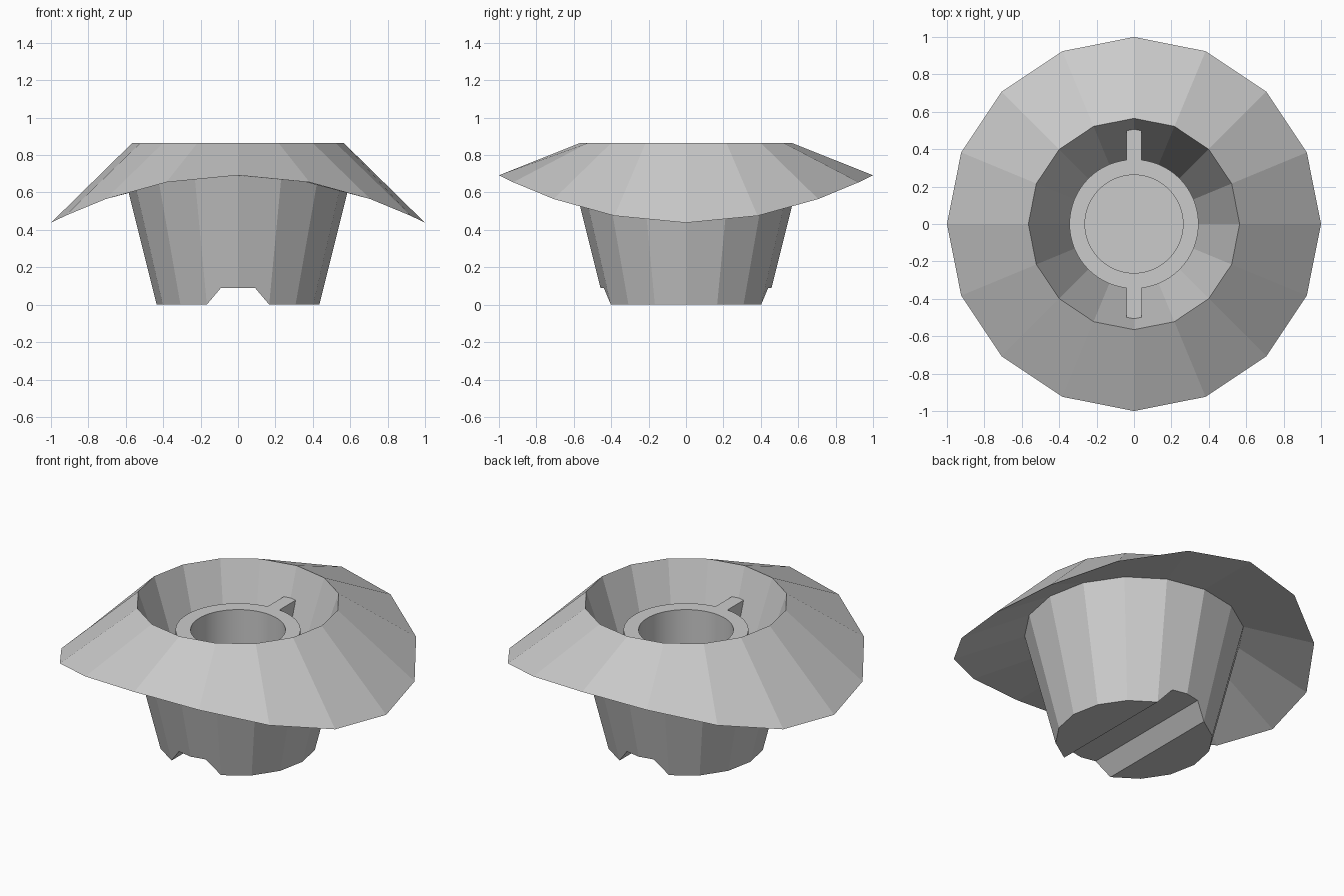
import bpy
from math import sin, cos, tau

if "Cube" in bpy.data.objects:
    bpy.data.objects.remove(bpy.data.objects["Cube"])


def make_object(name, verts, faces):
    mesh = bpy.data.meshes.new(name)
    mesh.from_pydata(verts, [], faces)
    mesh.update()
    obj = bpy.data.objects.new(name, mesh)
    bpy.context.collection.objects.link(obj)
    return obj


def lathe(rings, n):
    """rings: list of (radius, z function of x); returns verts and side quads"""
    verts = []
    for r, zf in rings:
        for i in range(n):
            x, y = r * cos(tau * i / n), r * sin(tau * i / n)
            verts.append((x, y, zf(x)))
    faces = [(k * n + i, k * n + (i + 1) % n, (k + 1) * n + (i + 1) % n, (k + 1) * n + i)
             for k in range(len(rings) - 1) for i in range(n)]
    return verts, faces


def prism(name, profile, axis, a, b):
    """extrude a 2D profile along x or y from a to b"""
    n = len(profile)
    place = (lambda p, t: (t, p[0], p[1])) if axis == 'x' else (lambda p, t: (p[0], t, p[1]))
    verts = [place(p, t) for t in (a, b) for p in profile]
    faces = [tuple(range(n))[::-1], tuple(range(n, 2 * n))]
    faces += [(i, (i + 1) % n, n + (i + 1) % n, n + i) for i in range(n)]
    if axis == 'y':
        faces = [f[::-1] for f in faces]
    return make_object(name, verts, faces)


def flat(z):
    return lambda x: z


# cup with drooping brim, hollow inside
N = 16
rings = [(0.435, flat(0)), (0.607, flat(0.69)), (1.0, lambda x: 0.692 - 0.254 * x * x),
         (0.565, flat(0.865)), (0.342, flat(0.2))]
verts, faces = lathe(rings, N)
faces += [tuple(range(N))[::-1], tuple(range(4 * N, 5 * N))]
cup = make_object("cup_with_brim", verts, faces)

# slot across the underside
cutter = prism("slot_cutter", [(-0.252, -0.1), (0.252, -0.1), (0.091, 0.09), (-0.091, 0.09)],
               'y', -0.8, 0.8)
cutter.hide_render = True
mod = cup.modifiers.new("slot", 'BOOLEAN')
mod.operation = 'DIFFERENCE'
mod.solver = 'EXACT'
mod.object = cutter
bpy.context.view_layer.objects.active = cup
cup.select_set(True)
bpy.ops.object.modifier_apply(modifier=mod.name)
bpy.data.objects.remove(cutter)

# inner tube standing on the cup floor
M = 64
verts, faces = lathe([(0.345, flat(0.2)), (0.345, flat(0.69)),
                      (0.262, flat(0.69)), (0.262, flat(0.2))], M)
tube = make_object("inner_tube", verts, faces)
bpy.ops.object.select_all(action='DESELECT')
tube.select_set(True)
bpy.context.view_layer.objects.active = tube
bpy.ops.object.shade_smooth_by_angle()

# two ribs joining the tube to the cup wall
for side, name in ((1, "back_rib"), (-1, "front_rib")):
    profile = [(side * y, z) for y, z in ((0.33, 0.25), (0.39, 0.25), (0.53, 0.69), (0.33, 0.69))]
    prism(name, profile[::side], 'x', -0.04, 0.04)
